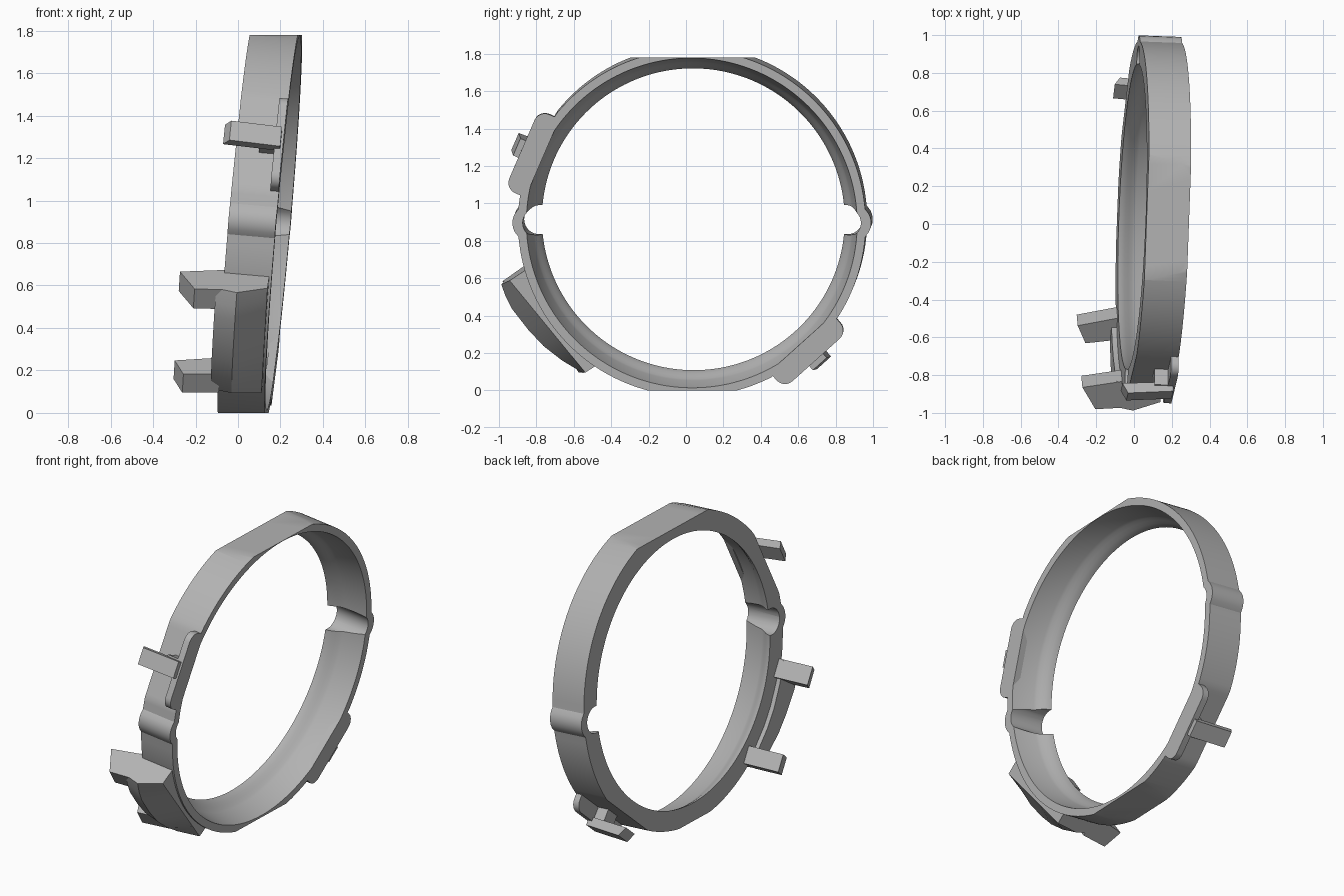
import bpy, bmesh
from math import sin, cos, sqrt, pi, radians
from mathutils import Matrix, Vector

old = bpy.data.objects.get("Cube")
if old:
    bpy.data.objects.remove(old)

grey = bpy.data.materials.new("plain grey")
grey.use_nodes = True
COLOUR = (0.45, 0.45, 0.45, 1)
grey.diffuse_color = COLOUR
grey.node_tree.nodes["Principled BSDF"].inputs["Base Color"].default_value = COLOUR

# Ring frame: local x is the ring axis, slightly tilted
axis = Vector((1, -0.037, -0.088)).normalized()
side = Vector((0, 0, 1)).cross(axis).normalized()
up = axis.cross(side)
RING = Matrix.Translation((0.1025, 0.035, 0.905)) @ Matrix((axis, side, up)).transposed().to_4x4()


def frame(degrees):
    """Local y points outwards at this angle, local z runs along the rim."""
    return RING @ Matrix.Rotation(radians(degrees), 4, 'X')


def loft(name, matrix, sections, closed=False):
    """Skin equal cross-sections, capping the ends unless closed."""
    bm = bmesh.new()
    loops = [[bm.verts.new(matrix @ Vector(p)) for p in s] for s in sections]
    pairs = list(zip(loops, loops[1:]))
    if closed:
        pairs.append((loops[-1], loops[0]))
    else:
        bm.faces.new(loops[0])
        bm.faces.new(loops[-1])
    for a, b in pairs:
        for i in range(len(a)):
            j = (i + 1) % len(a)
            bm.faces.new((a[i], a[j], b[j], b[i]))
    bmesh.ops.recalc_face_normals(bm, faces=bm.faces)
    mesh = bpy.data.meshes.new(name)
    bm.to_mesh(mesh)
    bm.free()
    mesh.materials.append(grey)
    obj = bpy.data.objects.new(name, mesh)
    bpy.context.collection.objects.link(obj)
    return obj


def prism(name, matrix, outline, t0, t1):
    """Extrude an (axis, outward) outline along the rim."""
    return loft(name, matrix, [[(x, a, t) for x, a in outline] for t in (t0, t1)])


def box(name, matrix, x0, x1, a0, a1, t0, t1):
    return prism(name, matrix, [(x0, a0), (x1, a0), (x1, a1), (x0, a1)], t0, t1)


def smooth(obj, degrees):
    bpy.ops.object.select_all(action='DESELECT')
    obj.select_set(True)
    bpy.context.view_layer.objects.active = obj
    bpy.ops.object.shade_smooth_by_angle(angle=radians(degrees))


R = 0.93
CLIPS = (156.5, -48)


def outer_radius(angle):
    """Round rim with two bumps and a flat under each clip."""
    r = R
    d, rho = 0.86, 0.1
    s = d * sin(angle)
    if abs(s) < rho:
        r = max(r, d * abs(cos(angle)) + sqrt(rho * rho - s * s))
    for c in CLIPS:
        k = cos(angle - radians(c))
        if k > 0.9:
            r = min(r, 0.9 / k)
    return r


# Main ring: thin wall with a curved lip on one side
W = 0.112
LIP = [(W, 0.885), (-0.02, 0.857), (-0.035, 0.85), (-0.055, 0.838),
       (-0.075, 0.825), (-0.095, 0.815), (-W, 0.81)]
sections = []
STEPS = 240
for i in range(STEPS):
    ang = 2 * pi * i / STEPS
    ro = outer_radius(ang)
    sections.append([(x, r * cos(ang), r * sin(ang))
                     for x, r in [(-W, ro), (W, ro)] + LIP])
ring = loft("ring", RING, sections, closed=True)

# Cutters: two side channels and the flat top and bottom
cutters = []
for s in (-1, 1):
    circle = [(s * 0.825 + 0.08 * cos(k * pi / 16), 0.08 * sin(k * pi / 16)) for k in range(32)]
    cutters.append(loft("channel_cutter", RING, [[(x, y, z) for y, z in circle] for x in (-0.5, 0.5)]))
world = Matrix.Identity(4)
cutters.append(box("top_cutter", world, -1, 1, -1, 1, 1.78, 2.2))
cutters.append(box("bottom_cutter", world, -1, 1, -1, 1, -0.4, 0))
for c in cutters:
    c.hide_render = True
    mod = ring.modifiers.new("cut", 'BOOLEAN')
    mod.operation = 'DIFFERENCE'
    mod.solver = 'EXACT'
    mod.object = c
bpy.context.view_layer.update()
cut_mesh = bpy.data.meshes.new_from_object(ring.evaluated_get(bpy.context.evaluated_depsgraph_get()))
ring.modifiers.clear()
ring.data = cut_mesh
for c in cutters:
    bpy.data.objects.remove(c)
smooth(ring, 25)

# Two clips: rounded plate, bracket and arm
for label, deg in zip(("front", "back"), CLIPS):
    f = frame(deg)
    corner = 0.06
    outline = [(-0.23, 0.87)]
    for s in (-1, 1):
        arc = [(s * (0.17 + corner * cos(k * pi / 12)), 0.93 + corner * sin(k * pi / 12)) for k in range(7)]
        outline += arc if s < 0 else arc[::-1]
    outline.append((0.23, 0.87))
    plate = loft(label + "_clip_plate", f, [[(x, a, t) for t, a in outline] for x in (0.072, W)])
    smooth(plate, 30)
    box(label + "_clip_bracket", f, 0.0, 0.09, 0.88, 0.99, -0.06, 0.04)
    prism(label + "_clip_arm", f, [(-0.17, 0.985), (0.1, 0.965), (0.1, 1.02), (-0.14, 1.04)], -0.05, 0.05)

# Saddle block with a sloping curved face
f = frame(213.5)
CREST = [(-0.28, 1.045), (-0.21, 1.062), (-0.14, 1.07), (0, 1.06),
         (0.12, 1.04), (0.24, 1.0), (0.355, 0.945)]
sections = []
for t, a in CREST:
    inner = sqrt(0.91 ** 2 - t * t)
    rim = 0.985 - 0.1 * (t + 0.28)
    sections.append([(x, y, t) for x, y in
                     [(0.1, inner), (0.1, rim), (-0.04, a), (-0.14, a - 0.02), (-0.14, inner)]])
saddle = loft("saddle_block", f, sections)
smooth(saddle, 20)

# Saddle arms at both ends
prism("upper_saddle_arm", f, [(-0.32, 0.91), (-0.24, 1.045), (-0.1, 1.03), (-0.1, 0.86)], -0.28, -0.17)
prism("lower_saddle_arm", f, [(-0.32, 0.87), (-0.27, 0.98), (-0.1, 0.95), (-0.1, 0.81)], 0.25, 0.355)
